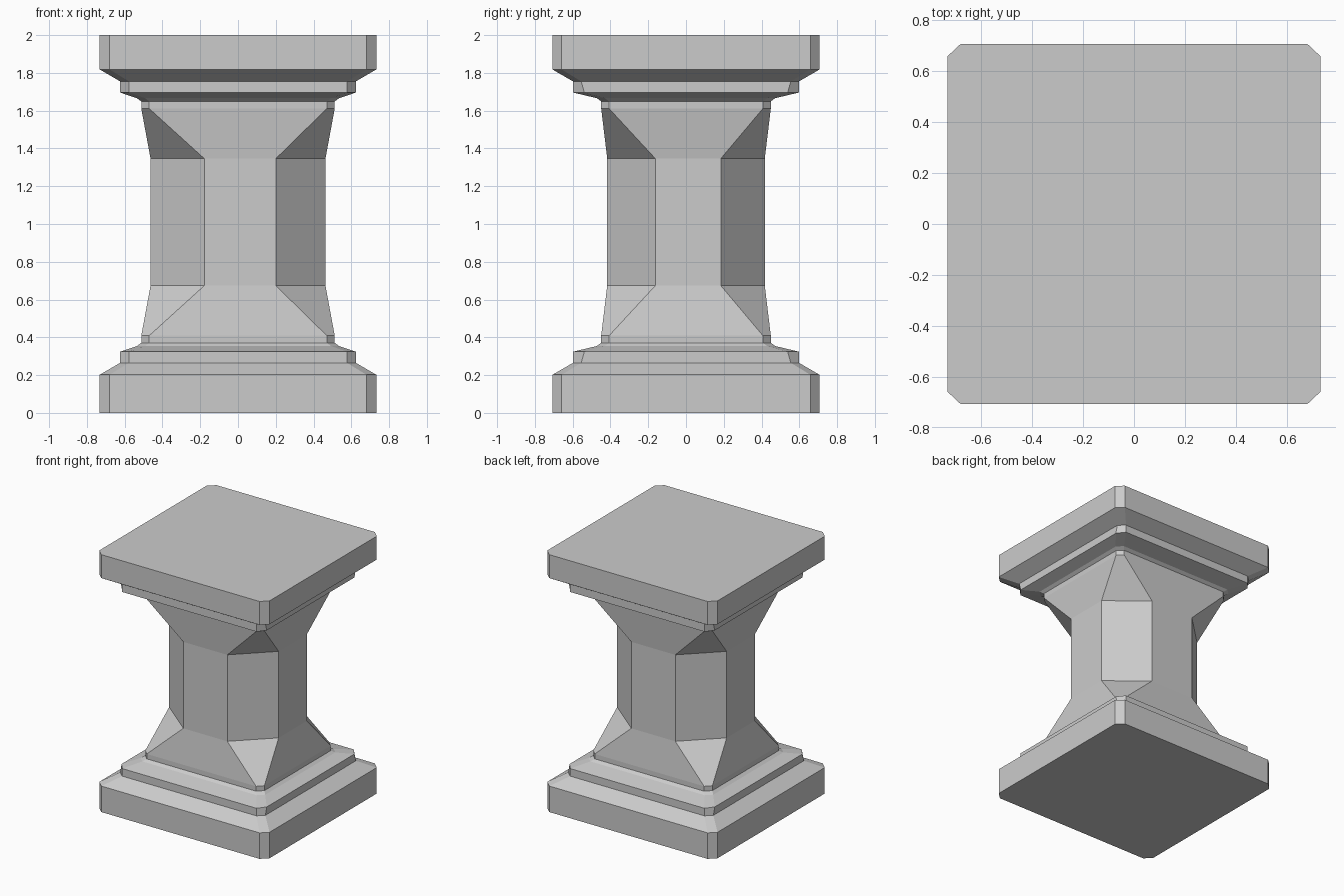
import bpy, bmesh

if "Cube" in bpy.data.objects:
    bpy.data.objects.remove(bpy.data.objects["Cube"])

# Lower profile: z, half width x, half depth y, flat length x (-, +), flat length y (-, +)
lower = [
    (0.00, .732, .707, (.680, .680), (.658, .658)),   # plinth
    (0.202, .732, .707, (.680, .680), (.658, .658)),
    (0.265, .624, .598, (.577, .577), (.555, .555)),  # step moulding
    (0.324, .624, .598, (.577, .577), (.538, .538)),
    (0.354, .535, .472, (.492, .492), (.430, .430)),  # neck
    (0.371, .512, .449, (.470, .470), (.407, .407)),
    (0.409, .512, .449, (.470, .470), (.407, .407)),
    (0.674, .463, .417, (.178, .200), (.162, .184)),  # chamfered shaft
]
# The capital repeats the base upside down, with a slightly thinner top slab
upper = [(min(2.0, 2.02 - z), *rest) for z, *rest in reversed(lower)]


def ring(bm, z, hx, hy, fx, fy):
    """Chamfered rectangle: half the outline, then the same turned 180 degrees."""
    half = [(-fx[0], -hy), (fx[1], -hy), (hx, -fy[0]), (hx, fy[1])]
    return [bm.verts.new((x, y, z)) for x, y in half + [(-x, -y) for x, y in half]]


# Pedestal: one loft through all rings, capped at both ends
bm = bmesh.new()
rings = [ring(bm, *row) for row in lower + upper]
for a, b in zip(rings, rings[1:]):
    for i in range(8):
        j = (i + 1) % 8
        bm.faces.new((a[i], a[j], b[j], b[i]))
bm.faces.new(rings[0][::-1])
bm.faces.new(rings[-1])
bmesh.ops.recalc_face_normals(bm, faces=bm.faces)

mesh = bpy.data.meshes.new("pedestal")
bm.to_mesh(mesh)
bm.free()
bpy.context.collection.objects.link(bpy.data.objects.new("pedestal", mesh))
